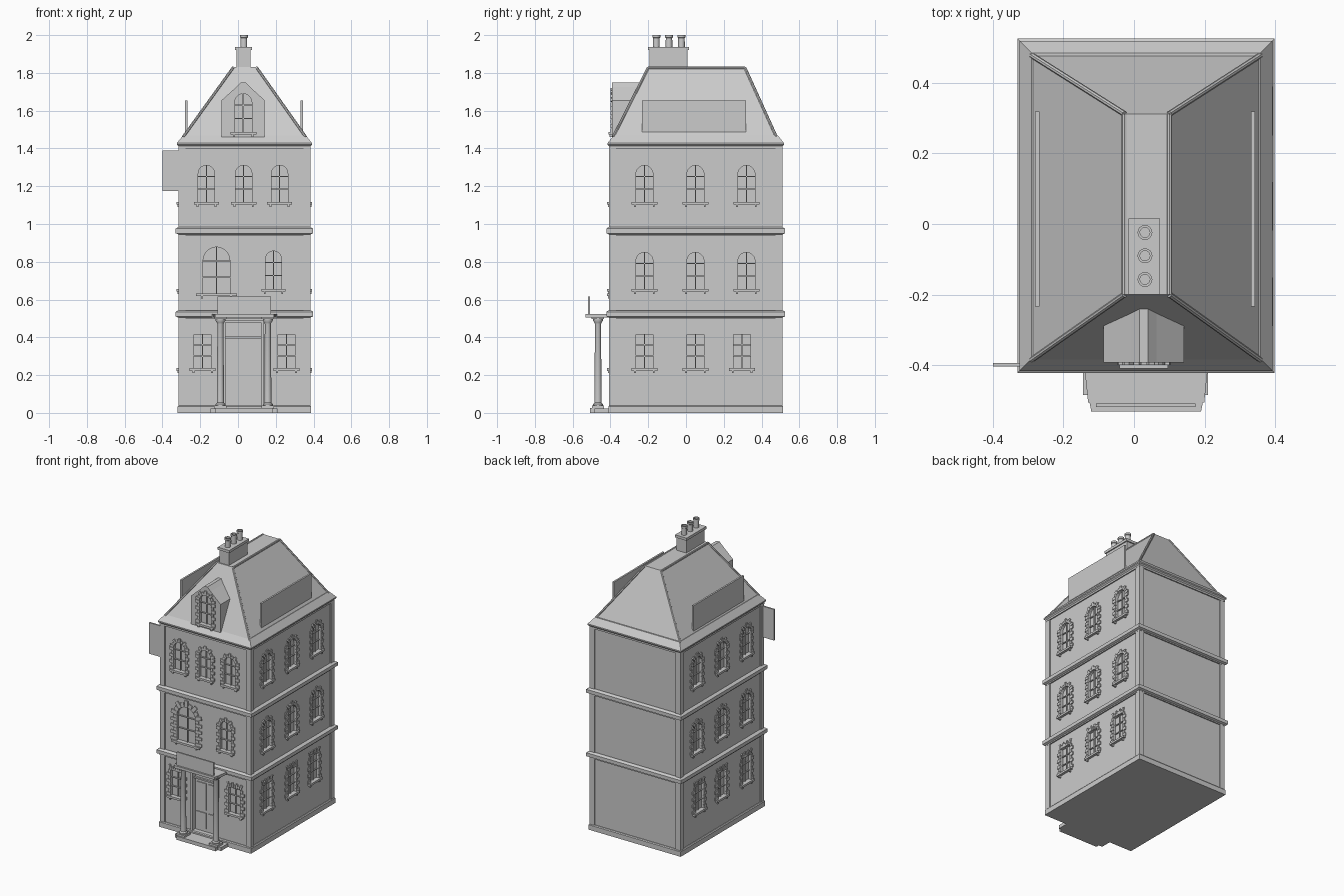
import bpy, bmesh, math
from mathutils import Matrix, Vector

if "Cube" in bpy.data.objects:
    bpy.data.objects.remove(bpy.data.objects["Cube"])

CX, CY = 0.034, 0.0515          # centre of the house plan
HX, HY = 0.342, 0.4515          # half size of the walls


def finish(bm, name):
    bmesh.ops.recalc_face_normals(bm, faces=bm.faces)
    me = bpy.data.meshes.new(name)
    bm.to_mesh(me)
    bm.free()
    ob = bpy.data.objects.new(name, me)
    bpy.context.collection.objects.link(ob)
    return ob


def add_box(bm, x0, x1, y0, y1, z0, z1, M=Matrix()):
    m = M @ Matrix.Translation(((x0 + x1) / 2, (y0 + y1) / 2, (z0 + z1) / 2)) \
        @ Matrix.Diagonal((x1 - x0, y1 - y0, z1 - z0, 1))
    bmesh.ops.create_cube(bm, size=1, matrix=m)


def box(name, *dims):
    bm = bmesh.new()
    add_box(bm, *dims)
    return finish(bm, name)


def add_loft(bm, rings):
    loops = [[bm.verts.new(p) for p in r] for r in rings]
    for a, b in zip(loops, loops[1:]):
        for i in range(len(a)):
            j = (i + 1) % len(a)
            bm.faces.new((a[i], a[j], b[j], b[i]))
    bm.faces.new(loops[0])
    bm.faces.new(loops[-1])


def rect(x0, x1, y0, y1, z):
    return [(x0, y0, z), (x1, y0, z), (x1, y1, z), (x0, y1, z)]


def lathe(name, x, y, profile, n=16):
    bm = bmesh.new()
    add_loft(bm, [[(x + r * math.cos(2 * math.pi * i / n), y + r * math.sin(2 * math.pi * i / n), z)
                   for i in range(n)] for r, z in profile])
    ob = finish(bm, name)
    bpy.ops.object.select_all(action='DESELECT')
    ob.select_set(True)
    bpy.context.view_layer.objects.active = ob
    bpy.ops.object.shade_smooth_by_angle(angle=math.radians(35))


def cut(target, bm):
    cutter = finish(bm, "cutter")
    cutter.hide_render = True
    mod = target.modifiers.new("openings", 'BOOLEAN')
    mod.operation, mod.solver, mod.object = 'DIFFERENCE', 'EXACT', cutter
    bpy.context.view_layer.objects.active = target
    bpy.ops.object.modifier_apply(modifier=mod.name)
    bpy.data.objects.remove(cutter)


def window(trim, cutter, M, u, z0, z1, w, arched=True):
    """Opening, glazing bars, quoins, arch stones and sill; local -y is outward."""
    t = w * 0.2                              # stone width
    h = w / 2 - t                            # half opening
    top = z1 - t
    spring = top - h if arched else top
    if arched:
        arc = [(u + h * math.cos(math.pi * k / 10), spring + h * math.sin(math.pi * k / 10)) for k in range(11)]
    else:
        arc = [(u + h, top), (u - h, top)]
    outline = [(u - h, z0), (u + h, z0)] + arc
    add_loft(cutter, [[M @ Vector((a, d, b)) for a, b in outline] for d in (-0.03, 0.014)])
    # glazing bars
    add_box(trim, u - .003, u + .003, .006, .016, z0, top, M)
    for f in (0.36, 0.7):
        z = z0 + (top - z0) * f
        add_box(trim, u - h, u + h, .006, .016, z - .003, z + .003, M)
    # quoins
    n = max(5, round((spring - z0) / 0.022))
    step = (spring - z0) / n
    for s in (-1, 1):
        for k in range(n):
            e = h + (t if k % 2 == 0 else t * 0.55)
            a, b = sorted((u + s * h, u + s * e))
            add_box(trim, a, b, -.007, .008, z0 + k * step + .001, z0 + (k + 1) * step - .001, M)
    # arch stones
    c = 9 if arched else 7
    for k in range(c):
        ln = t if k % 2 == 0 else t * 0.65
        if arched:
            R = Matrix.Translation((u, 0, spring)) @ Matrix.Rotation(math.pi * (.5 - (k + .5) / c), 4, 'Y')
            hw = h * math.sin(math.pi / 2 / c) * 1.05
            add_box(trim, -hw, hw, -.007, .008, h, h + ln, M @ R)
        else:
            x = u + (k - 3) * 2 * h / 6.2
            R = Matrix.Translation((x, 0, top)) @ Matrix.Rotation((k - 3) * .1, 4, 'Y')
            add_box(trim, -h / 7, h / 7, -.007, .008, 0, ln * 1.2, M @ R)
    # sill and brackets
    add_box(trim, u - w * .46, u + w * .46, -.017, .014, z0 - .012, z0 + .002, M)
    for s in (-1, 1):
        x = u + s * w * .33
        add_box(trim, x - .005, x + .005, -.012, .002, z0 - .025, z0 - .012, M)


# main walls
walls = box("walls", CX - HX, CX + HX, CY - HY, CY + HY, 0, 1.43)
front = Matrix.Translation((0, CY - HY, 0))
right = Matrix.Translation((CX + HX, 0, 0)) @ Matrix.Rotation(math.pi / 2, 4, 'Z')
left = Matrix.Translation((CX - HX, 0, 0)) @ Matrix.Rotation(-math.pi / 2, 4, 'Z')
trim, cutter = bmesh.new(), bmesh.new()
for u in (-.167, .03, .22):
    window(trim, cutter, front, u, 1.115, 1.34, .145)
window(trim, cutter, front, -.114, .63, .925, .235)
window(trim, cutter, front, .188, .655, .885, .14)
for u in (-.187, .257):
    window(trim, cutter, front, u, .235, .445, .15, False)
for M, s in ((right, 1), (left, -1)):
    for y in (-.22, .05, .32):
        window(trim, cutter, M, s * y, 1.115, 1.34, .15)
        window(trim, cutter, M, s * y, .655, .88, .15)
        window(trim, cutter, M, s * (.297 if y > .3 else y), .235, .445, .15, False)
add_box(cutter, -.077, .135, -.45, -.375, .03, .49)      # doorway
cut(walls, cutter)
finish(trim, "window_trim")

# door with frame and panels
bm = bmesh.new()
for x0, x1 in ((-.077, -.065), (.123, .135)):
    add_box(bm, x0, x1, -.408, -.37, .03, .49)
add_box(bm, -.077, .135, -.408, -.37, .478, .49)
add_box(bm, -.065, .123, -.388, -.37, .395, .405)
for x0, x1 in ((-.05, .02), (.038, .108)):
    for z0, z1 in ((.06, .17), (.19, .375)):
        add_box(bm, x0, x1, -.381, -.37, z0, z1)
finish(bm, "door")

# corner posts
bm = bmesh.new()
for sx in (-1, 1):
    for sy in (-1, 1):
        x, y = CX + sx * (HX - .0115), CY + sy * (HY - .0115)
        add_box(bm, x - .0185, x + .0185, y - .0185, y + .0185, 0, 1.42)
finish(bm, "corner_posts")


def band(name, *steps):
    """Horizontal moulding from (overhang, height) steps."""
    bm = bmesh.new()
    add_loft(bm, [rect(CX - HX - o, CX + HX + o, CY - HY - o, CY + HY + o, z) for o, z in steps])
    return finish(bm, name)


band("plinth", (.011, 0), (.011, .034), (.006, .04))
for z in (.505, .945):
    band("string_course", (.008, z - .008), (.008, z), (.022, z + .006), (.022, z + .03), (.01, z + .038))
band("eaves", (.008, 1.4), (.008, 1.412), (.016, 1.42), (.016, 1.428), (-.018, 1.47))

# hipped roof with flat top and hip rolls
low, high = rect(-.29, .358, -.385, .478, 1.465), rect(-.027, .1, -.2, .312, 1.83)
bm = bmesh.new()
add_loft(bm, [low, high])
finish(bm, "roof")
bm = bmesh.new()
pairs = list(zip(low, high)) + [(high[i], high[(i + 1) % 4]) for i in (1, 3)]
for a, b in pairs:
    a, b = Vector(a), Vector(b)
    d = b - a
    M = Matrix.Translation((a + b) / 2 - Vector((0, 0, .004))) @ d.to_track_quat('Z', 'Y').to_matrix().to_4x4()
    bmesh.ops.create_cone(bm, cap_ends=True, segments=8, radius1=.008, radius2=.008, depth=d.length, matrix=M)
finish(bm, "roof_rolls")

# dormer
gable = [(-.087, 1.46), (.141, 1.46), (.141, 1.655), (.064, 1.725), (.04, 1.75), (.016, 1.75), (-.009, 1.725), (-.087, 1.655)]
bm = bmesh.new()
add_loft(bm, [[(x, y, z) for x, z in gable] for y in (-.392, -.23)])
dormer = finish(bm, "dormer")
trim, cutter = bmesh.new(), bmesh.new()
window(trim, cutter, Matrix.Translation((0, -.392, 0)), .028, 1.485, 1.72, .15)
cut(dormer, cutter)
finish(trim, "dormer_window_trim")

# chimney and pots
box("chimney_stack", -.008, .066, -.193, .008, 1.78, 1.92)
box("chimney_cap", -.016, .073, -.2, .016, 1.92, 1.938)
for y in (-.024, -.09, -.157):
    lathe("chimney_pot", .031, y, [(.018, 1.935), (.017, 1.985), (.021, 1.988), (.021, 2.0), (.014, 2.0), (.014, 1.95)])

# blank sign boards: roof sides, hanging board, porch
for x in (-.274, .337):
    box("roof_board", x - .006, x + .006, -.233, .318, 1.46, 1.655)
box("hanging_board", -.4, -.315, -.404, -.393, 1.175, 1.39)
box("porch_board", -.108, .174, -.519, -.508, .52, .615)

# porch: step, canopy and columns
bm = bmesh.new()
add_loft(bm, [rect(-.145, .21, -.485, -.39, z) for z in (0, .024)])
add_loft(bm, [rect(-.118, .185, -.508, -.46, z) for z in (0, .025)])
finish(bm, "porch_step")
bm = bmesh.new()
add_loft(bm, [[(-.142, -.39, z), (-.13, -.505, z), (-.126, -.505, z), (-.121, -.531, z),
               (.19, -.531, z), (.195, -.505, z), (.199, -.505, z), (.211, -.39, z)] for z in (.506, .524)])
finish(bm, "porch_canopy")
for x in (-.093, .158):
    box("column_base", x - .033, x + .033, -.498, -.435, .02, .038)
    box("column_cap", x - .033, x + .033, -.5, -.435, .496, .507)
    lathe("column", x, -.466, [(.026, .036), (.026, .046), (.019, .054), (.016, .47),
                               (.019, .478), (.026, .488), (.026, .498)], 20)
